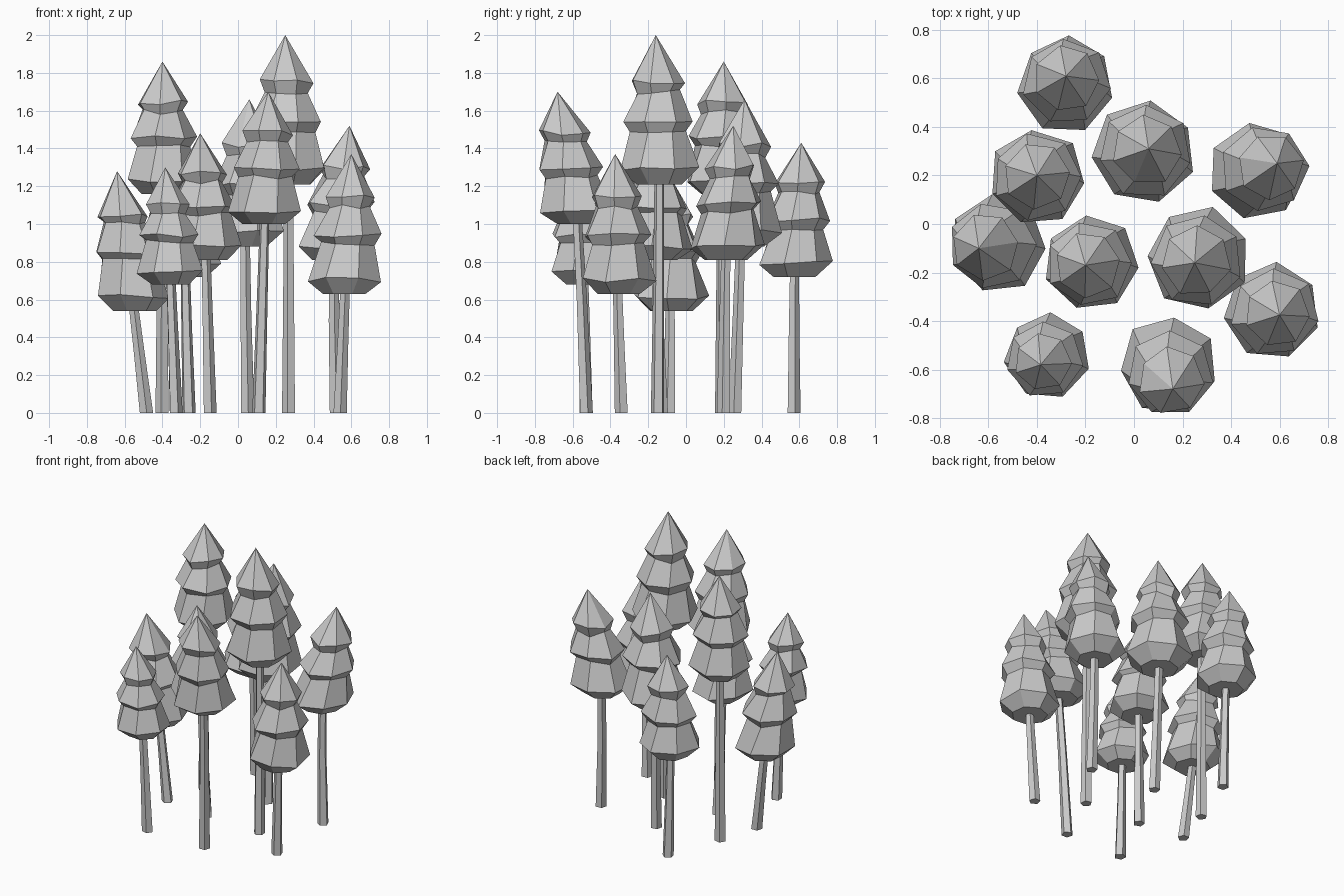
import bpy, bmesh, random
from math import cos, sin, tau
from mathutils import Vector

if "Cube" in bpy.data.objects:
    bpy.data.objects.remove(bpy.data.objects["Cube"])

random.seed(4)

# per tree: trunk base (x, y), crown underside centre (x, y, z), tip (x, y, z), crown radius
TREES = [
    ((-.26, .57), (-.28, .57, .72), (-.28, .61, 1.43), .200),
    ((.05, .26), (.035, .29, .88), (.06, .31, 1.66), .212),
    ((.52, .20), (.50, .21, .81), (.59, .25, 1.52), .200),
    ((-.40, .19), (-.40, .19, 1.16), (-.40, .20, 1.86), .202),
    ((-.485, -.09), (-.55, -.08, .54), (-.64, -.10, 1.28), .202),
    ((-.15, -.13), (-.17, -.16, .81), (-.20, -.17, 1.48), .198),
    ((.27, -.15), (.27, -.14, 1.21), (.25, -.16, 2.0), .212),
    ((.54, -.34), (.565, -.36, .63), (.60, -.375, 1.37), .200),
    ((-.33, -.53), (-.355, -.54, .68), (-.385, -.58, 1.30), .174),
    ((.11, -.53), (.14, -.57, 1.0), (.16, -.68, 1.70), .202),
]

# crown profile: (height fraction, radius fraction), three flared tiers
TIERS = [(0, .58), (.10, 1.0), (.36, .72), (.42, .90), (.62, .56), (.69, .68)]


def loft(name, rings, tip=None):
    """Skin a list of vertex rings, closed below, capped or pointed above."""
    bm = bmesh.new()
    rs = [[bm.verts.new(p) for p in ring] for ring in rings]
    n = len(rs[0])
    bm.faces.new(rs[0][::-1])
    for a, b in zip(rs, rs[1:]):
        for i in range(n):
            j = (i + 1) % n
            bm.faces.new((a[i], a[j], b[j], b[i]))
    if tip is None:
        bm.faces.new(rs[-1])
    else:
        t = bm.verts.new(tip)
        for i in range(n):
            bm.faces.new((rs[-1][i], rs[-1][(i + 1) % n], t))
    me = bpy.data.meshes.new(name)
    bm.to_mesh(me)
    bm.free()
    bpy.context.collection.objects.link(bpy.data.objects.new(name, me))


def ring(c, r, n, turn, wobble=0.0):
    return [Vector((c.x + r * cos(turn + tau * i / n) * (1 + random.uniform(-wobble, wobble)),
                    c.y + r * sin(turn + tau * i / n) * (1 + random.uniform(-wobble, wobble)),
                    c.z + random.uniform(-wobble, wobble) * .35)) for i in range(n)]


for k, (base, under, tip, rad) in enumerate(TREES, 1):
    base, under, tip = Vector((*base, 0)), Vector(under), Vector(tip)

    # slightly bent trunk, running a little way into the crown
    turn = random.uniform(0, tau)
    bend = base.lerp(under, .6)
    inside = under.lerp(tip, .08)
    loft(f"trunk_{k}", [ring(base, .037, 5, turn), ring(bend, .030, 5, turn),
                        ring(inside, .026, 5, turn)])

    # tiered crown, each tier turned a little
    turn = random.uniform(0, tau)
    rings = []
    for i, (h, r) in enumerate(TIERS):
        rings.append(ring(under.lerp(tip, h), rad * r, 7, turn + .12 * (i // 2),
                          .04 if i else 0))
    loft(f"crown_{k}", rings, tip)
